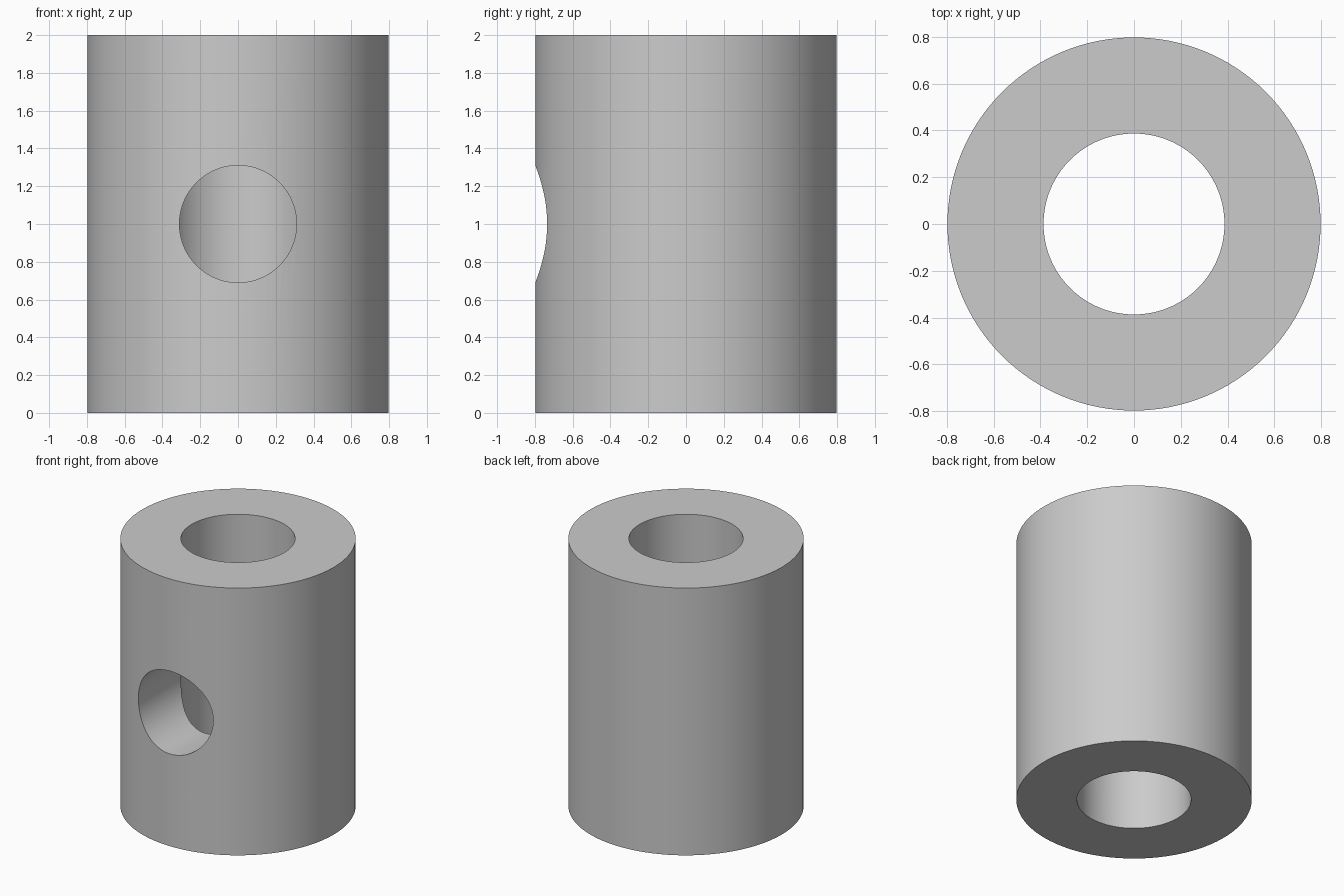
import bpy
import math

HEIGHT = 2.0
OUTER_RADIUS = 0.798
BORE_RADIUS = 0.387
HOLE_RADIUS = 0.31

default = bpy.data.objects.get("Cube")
if default:
    bpy.data.objects.remove(default, do_unlink=True)


def cylinder(name, radius, depth, location, rotation=(0, 0, 0)):
    bpy.ops.mesh.primitive_cylinder_add(vertices=128, radius=radius, depth=depth,
                                        location=location, rotation=rotation)
    obj = bpy.context.object
    obj.name = name
    return obj


def cut(target, cutter):
    mod = target.modifiers.new("cut", 'BOOLEAN')
    mod.operation = 'DIFFERENCE'
    mod.solver = 'EXACT'
    mod.object = cutter
    bpy.context.view_layer.objects.active = target
    bpy.ops.object.modifier_apply(modifier=mod.name)
    bpy.data.objects.remove(cutter, do_unlink=True)


# Plain grey metal
grey = bpy.data.materials.new("grey_metal")
grey.use_nodes = True
colour = (0.6, 0.6, 0.6, 1)
grey.diffuse_color = colour
grey.node_tree.nodes["Principled BSDF"].inputs["Base Color"].default_value = colour

# Thick round collar
collar = cylinder("collar", OUTER_RADIUS, HEIGHT, (0, 0, HEIGHT / 2))
collar.data.materials.append(grey)

# Through bore along the axis
cut(collar, cylinder("bore_cutter", BORE_RADIUS, HEIGHT + 1, (0, 0, HEIGHT / 2)))

# Radial screw hole through the front wall only, ending inside the bore
cut(collar, cylinder("screw_hole_cutter", HOLE_RADIUS, 1, (0, -0.5, HEIGHT / 2),
                     (math.pi / 2, 0, 0)))

# Smooth walls with crisp rims
bpy.ops.object.select_all(action='DESELECT')
collar.select_set(True)
bpy.context.view_layer.objects.active = collar
bpy.ops.object.shade_smooth_by_angle(angle=math.radians(30))
